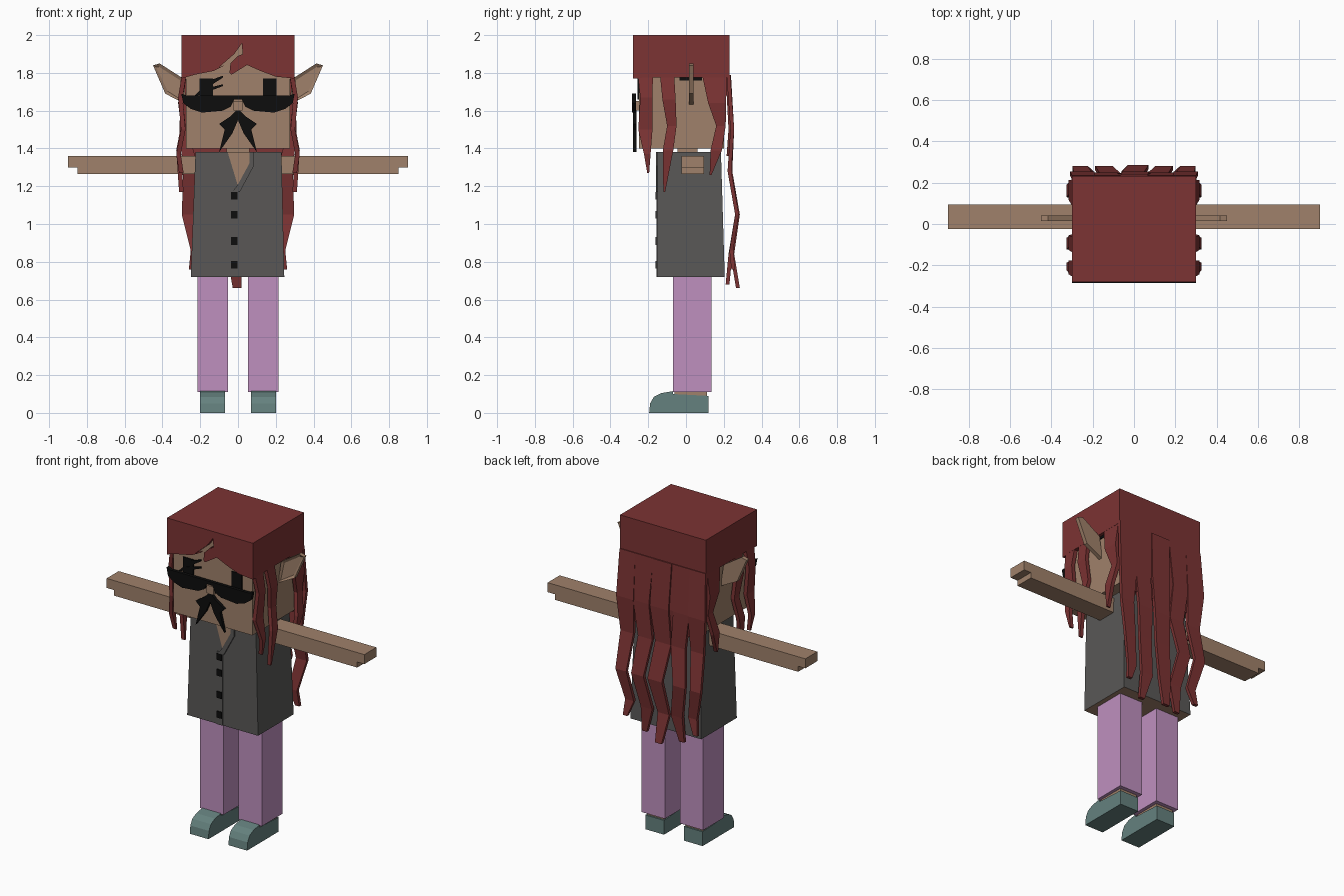
import bpy
import bmesh
from mathutils import Vector

default_cube = bpy.data.objects.get("Cube")
if default_cube:
    bpy.data.objects.remove(default_cube, do_unlink=True)


def make_material(name, red, green, blue):
    material = bpy.data.materials.new(name)
    material.use_nodes = True
    colour = (red, green, blue, 1)
    material.diffuse_color = colour
    material.node_tree.nodes["Principled BSDF"].inputs["Base Color"].default_value = colour
    return material


hair = make_material("hair_red", .2, .033, .033)
skin = make_material("skin_tan", .35, .22, .145)
vest = make_material("vest_grey", .1, .097, .094)
black = make_material("black", .004, .004, .004)
trousers = make_material("trousers_pink", .52, .28, .52)
leather = make_material("shoe_teal", .13, .22, .21)


def finish(name, mesh_builder, *materials):
    bmesh.ops.recalc_face_normals(mesh_builder, faces=mesh_builder.faces)
    mesh = bpy.data.meshes.new(name)
    mesh_builder.to_mesh(mesh)
    mesh_builder.free()
    for material in materials:
        mesh.materials.append(material)
    part = bpy.data.objects.new(name, mesh)
    bpy.context.collection.objects.link(part)
    return part


def loft(name, loops, material, side=1):
    """Join matching point loops into a closed solid, side=-1 mirrors it."""
    builder = bmesh.new()
    rings = [[builder.verts.new((x * side, y, z)) for x, y, z in loop] for loop in loops]
    count = len(rings[0])
    for lower, upper in zip(rings, rings[1:]):
        for i in range(count):
            j = (i + 1) % count
            builder.faces.new((lower[i], lower[j], upper[j], upper[i]))
    builder.faces.new(rings[0])
    builder.faces.new(rings[-1])
    return finish(name, builder, material)


def rectangle(left, right, front, back, z):
    return [(left, front, z), (right, front, z), (right, back, z), (left, back, z)]


def box(name, xs, ys, zs, material, side=1):
    return loft(name, [rectangle(*xs, *ys, z) for z in zs], material, side)


def front_plate(name, outline, front, back, material, side=1):
    loops = [[(x, y, z) for x, z in outline] for y in (front, back)]
    return loft(name, loops, material, side)


def back_lock(name, rows, side=1):
    """Flat lock hanging behind the body; rows are x, y, z, width."""
    loops = [rectangle(x - w / 2, x + w / 2, y - .01, y + .01, z) for x, y, z, w in rows]
    return loft(name, loops, hair, side)


def side_lock(name, rows, side):
    """Flat lock beside the face; rows are y, z, width and share a wavy x."""
    wave = (.285, .305, .29, .315, .3)
    loops = [rectangle(x - .012, x + .012, y - w / 2, y + w / 2, z)
             for x, (y, z, w) in zip(wave, rows)]
    return loft(name, loops, hair, side)


# Head, neck and nose
box("head", (-.275, .275), (-.25, .2), (1.4, 1.97), skin)
box("neck", (-.06, .06), (-.045, .06), (1.3, 1.42), skin)
box("nose", (-.025, .025), (-.28, -.24), (1.6, 1.65), skin)

# Torso with bare underside
torso = loft("vest_body", [rectangle(-.25, .245, -.15, .205, .72),
                           rectangle(-.225, .23, -.15, .185, 1.38)], vest)
torso.data.materials.append(skin)
for face in torso.data.polygons:
    face.material_index = int(face.normal.z < -.9)

# Neck opening, lapel, placket and buttons
front_plate("neck_opening", [(-.055, 1.381), (.065, 1.381), (.06, 1.32), (0, 1.2)],
            -.154, -.146, skin)
front_plate("lapel", [(.06, 1.382), (.085, 1.382), (.085, 1.31), (.01, 1.17),
                      (-.03, 1.17), (0, 1.21), (.06, 1.32)], -.16, -.14, vest)
box("placket", (-.04, 0), (-.155, -.14), (.72, 1.18), vest)
for z in (.785, .91, 1.05, 1.15):
    box("button", (-.037, -.003), (-.162, -.15), (z - .02, z + .02), black)

# Sunglasses, eyes and moustache
lens = [(0, 1.68), (.27, 1.68), (.3, 1.69), (.29, 1.64), (.25, 1.61), (.19, 1.59),
        (.08, 1.6), (.04, 1.62), (.02, 1.66), (0, 1.66)]
moustache = [(0, 1.61), (.04, 1.57), (.1, 1.53), (.07, 1.5), (.1, 1.38),
             (.03, 1.48), (0, 1.55)]
ear_outline = [(.27, 1.63), (.385, 1.69), (.45, 1.84), (.415, 1.85), (.29, 1.77)]
shoe_profile = [(.12, 0), (.12, .09), (-.07, .1), (-.07, .115), (-.13, .105),
                (-.17, .085), (-.19, .05), (-.195, 0)]

for label, side in (("left", 1), ("right", -1)):
    front_plate(label + "_lens", lens, -.285, -.265, black, side)
    front_plate(label + "_moustache", moustache, -.28, -.262, black, side)
    box(label + "_eye", (.133, .205), (-.257, -.249), (1.66, 1.77), black, side)
    box(label + "_temple_line", (.27, .28), (-.035, .085), (1.76, 1.78), black, side)

    # Pointed ear with a sunken front
    ear = front_plate(label + "_ear", ear_outline, .015, .04, skin, side)
    builder = bmesh.new()
    builder.from_mesh(ear.data)
    front_face = min(builder.faces, key=lambda f: f.calc_center_median().y)
    bmesh.ops.inset_region(builder, faces=[front_face], thickness=.018)
    bmesh.ops.translate(builder, verts=front_face.verts, vec=Vector((0, .01, 0)))
    builder.to_mesh(ear.data)
    builder.free()

    # Arm with shorter fingertips
    box(label + "_arm", (.2, .85), (-.025, .095), (1.265, 1.36), skin, side)
    box(label + "_hand", (.85, .9), (-.025, .095), (1.3, 1.36), skin, side)

    # Leg, ankle and shoe
    box(label + "_leg", (.053, .215), (-.07, .135), (.11, .73), trousers, side)
    box(label + "_ankle", (.075, .195), (-.06, .11), (.08, .115), skin, side)
    loft(label + "_shoe", [[(x, y, z) for y, z in shoe_profile] for x in (.07, .2)],
         leather, side)

    # Three locks beside each cheek
    side_lock(label + "_temple_lock", [(-.215, 1.79, .08), (-.21, 1.67, .065),
              (-.215, 1.5, .075), (-.205, 1.37, .035), (-.2, 1.27, .01)], side)
    side_lock(label + "_cheek_lock", [(-.1, 1.79, .075), (-.09, 1.66, .07),
              (-.075, 1.52, .05), (-.095, 1.39, .055), (-.115, 1.17, .01)], side)
    side_lock(label + "_rear_lock", [(.15, 1.79, .13), (.165, 1.64, .095),
              (.185, 1.52, .05), (.16, 1.39, .06), (.13, 1.26, .01)], side)

    # Long outer and inner locks down the back
    back_lock(label + "_outer_lock", [(.245, .225, 1.79, .11), (.25, .245, 1.5, .12),
              (.245, .23, 1.28, .09), (.26, .27, 1.05, .075), (.22, .24, .86, .06),
              (.245, .25, .76, .03)], side)
    back_lock(label + "_inner_lock", [(.13, .225, 1.79, .13), (.14, .24, 1.5, .11),
              (.115, .235, 1.28, .1), (.145, .27, 1.05, .085), (.105, .235, .84, .08),
              (.13, .22, .68, .035)], side)

# Lashes beside the right eye
front_plate("long_lash", [(-.24, 1.67), (-.08, 1.73), (-.08, 1.74), (-.2, 1.71)],
            -.258, -.25, black)
front_plate("short_lash", [(-.15, 1.73), (-.08, 1.775), (-.08, 1.785), (-.15, 1.76)],
            -.258, -.25, black)

# Hair cap, fringe and centre of the back hair
box("hair_cap", (-.3, .3), (-.24, .23), (1.775, 2), hair)
front_plate("fringe", [(-.3, 2), (-.3, 1.77), (-.23, 1.79), (-.13, 1.81), (-.07, 1.84),
            (-.1, 1.83), (-.02, 1.9), (.02, 1.955), (.025, 1.9), (-.01, 1.85),
            (-.035, 1.79), (-.045, 1.8), (-.04, 1.85), (0, 1.89), (.03, 1.85),
            (.12, 1.81), (.2, 1.78), (.3, 1.77), (.3, 2)], -.28, -.235, hair)
back_lock("back_curtain", [(0, .22, 1.79, .56), (0, .235, 1.5, .54), (0, .225, 1.36, .46)])
back_lock("centre_lock", [(0, .228, 1.79, .13), (.01, .245, 1.5, .13),
          (-.01, .235, 1.28, .11), (.02, .275, 1.05, .1), (-.02, .245, .84, .08),
          (-.005, .275, .66, .045)])
